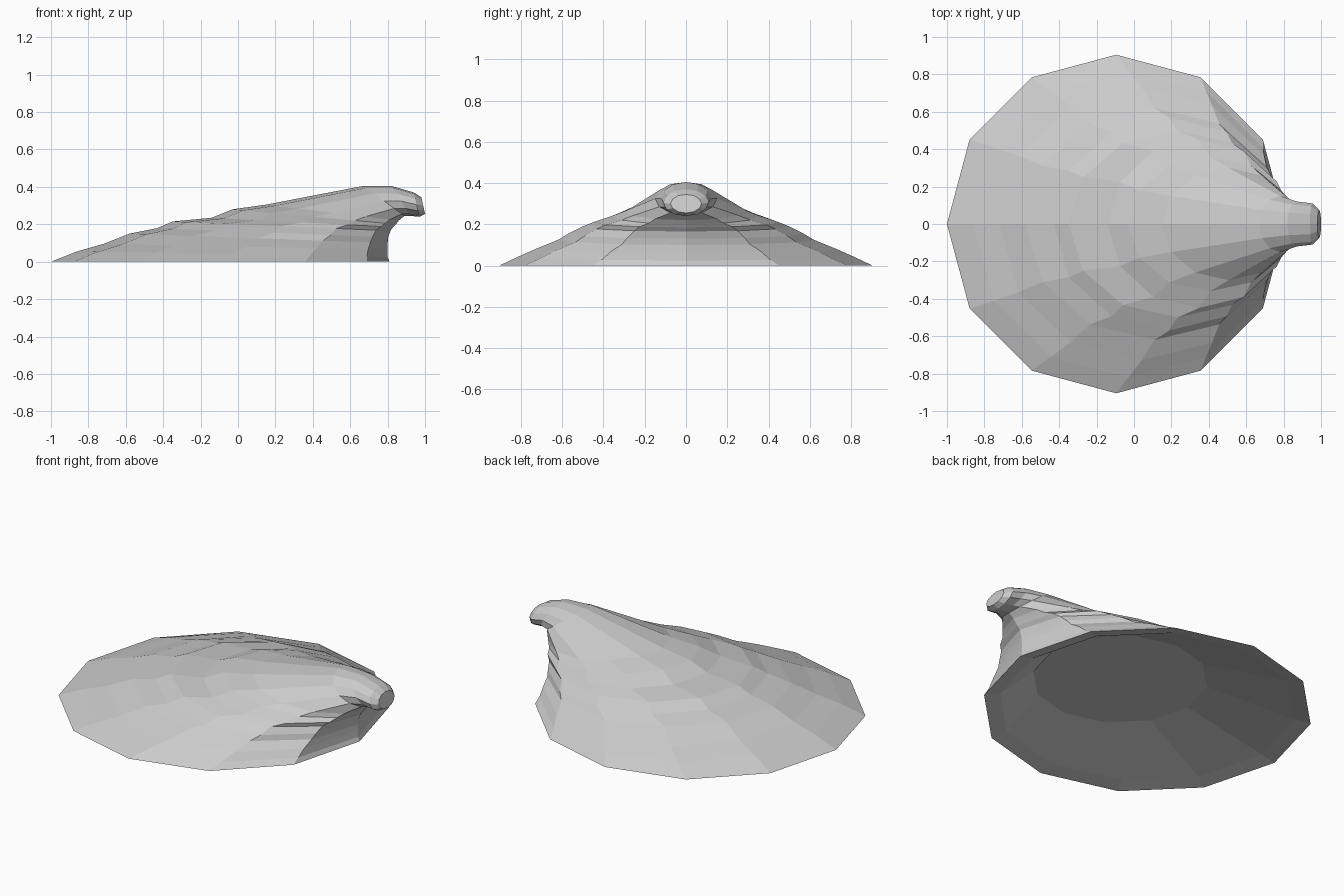
import bpy, bmesh
from math import sin, cos, pi

SIDES = 12

# Growth rings: back x, back z, front x, front z, half width
RINGS = [
    (-1.00, 0.000, 0.810, 0.000, 0.905),
    (-0.86, 0.055, 0.800, 0.025, 0.820),
    (-0.72, 0.095, 0.798, 0.065, 0.730),
    (-0.58, 0.150, 0.800, 0.100, 0.620),
    (-0.43, 0.180, 0.803, 0.130, 0.570),
    (-0.35, 0.215, 0.815, 0.165, 0.500),
    (-0.14, 0.235, 0.830, 0.185, 0.450),
    (-0.03, 0.280, 0.845, 0.200, 0.360),
    (0.15, 0.305, 0.860, 0.220, 0.300),
    (0.67, 0.405, 0.890, 0.245, 0.150),
    (0.82, 0.405, 0.920, 0.245, 0.120),
    (0.94, 0.370, 0.970, 0.240, 0.110),
    (0.98, 0.345, 1.000, 0.255, 0.075),
]
# Shallow hollow underneath, from rim inwards
HOLLOW = [
    (-0.91, 0.020, 0.720, 0.020, 0.815),
    (-0.38, 0.120, 0.580, 0.120, 0.480),
]


def add_ring(bm, ring):
    xb, zb, xf, zf, w = ring
    verts = []
    for i in range(SIDES):
        a = 2 * pi * i / SIDES
        t = (1 + cos(a)) / 2
        verts.append(bm.verts.new((xb + (xf - xb) * t, w * sin(a), zb + (zf - zb) * t)))
    return verts


def bridge(bm, lower, upper):
    for i in range(SIDES):
        j = (i + 1) % SIDES
        bm.faces.new((lower[i], lower[j], upper[j], upper[i]))


bm = bmesh.new()
# Outer shell up to the hooked beak, then the hollow, each end capped
loops = [add_ring(bm, r) for r in HOLLOW[::-1] + RINGS]
for lower, upper in zip(loops, loops[1:]):
    bridge(bm, lower, upper)
bm.faces.new(loops[0][::-1])
bm.faces.new(loops[-1])
bmesh.ops.recalc_face_normals(bm, faces=bm.faces)

mesh = bpy.data.meshes.new("limpet_shell")
bm.to_mesh(mesh)
bm.free()
shell = bpy.data.objects.new("limpet_shell", mesh)
bpy.context.collection.objects.link(shell)
